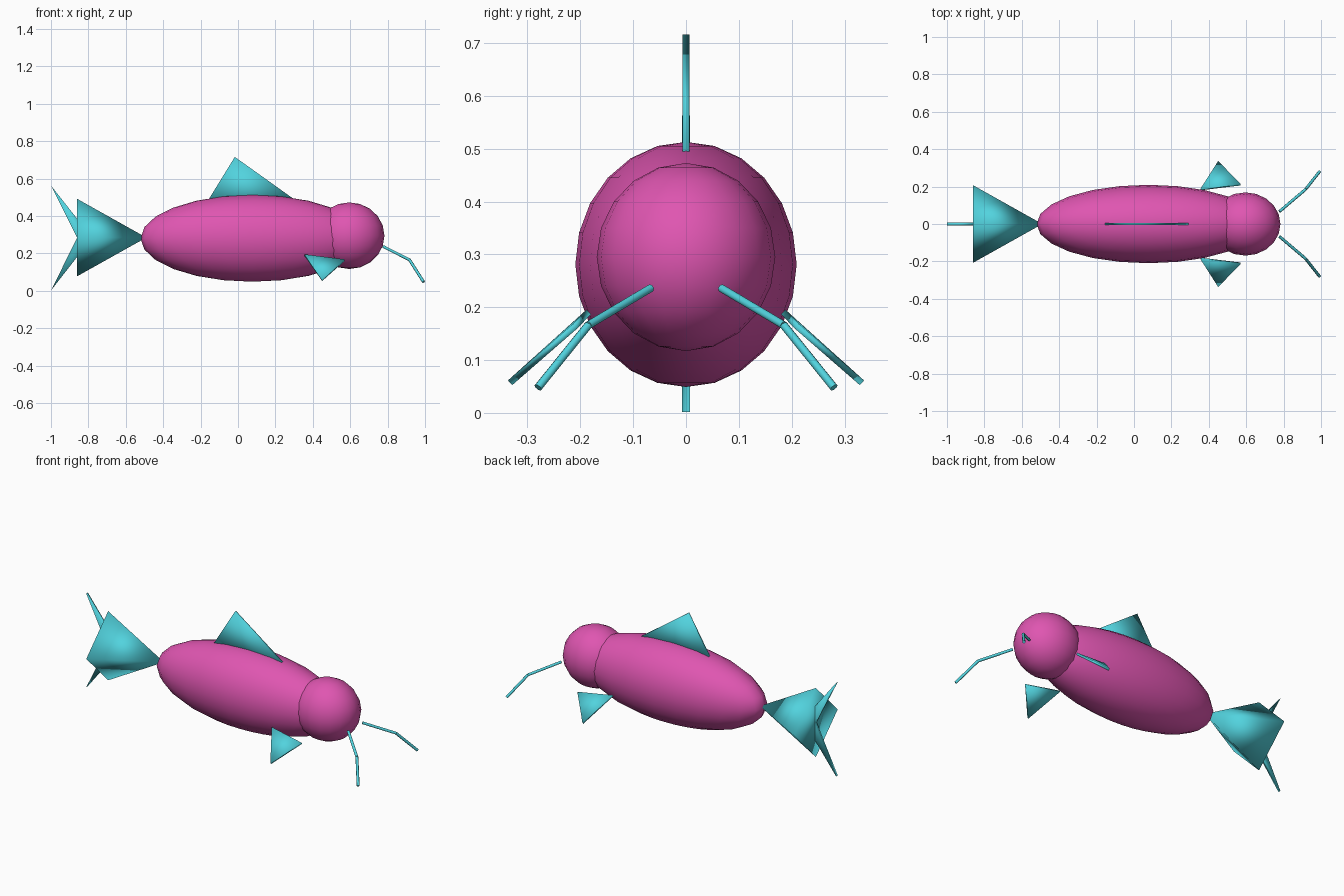
import bpy, bmesh, math
from mathutils import Vector

if "Cube" in bpy.data.objects:
    bpy.data.objects.remove(bpy.data.objects["Cube"])


def material(name, rgb):
    m = bpy.data.materials.new(name)
    m.diffuse_color = (*rgb, 1)
    m.use_nodes = True
    m.node_tree.nodes["Principled BSDF"].inputs["Base Color"].default_value = m.diffuse_color
    return m


PINK = material("pink skin", (0.74, 0.092, 0.44))
TEAL = material("turquoise fins", (0.084, 0.65, 0.73))


def finish(ob, name, mat):
    ob.name = name
    ob.data.name = name
    ob.data.materials.append(mat)
    ob.data.polygons.foreach_set("use_smooth", [True] * len(ob.data.polygons))
    return ob


def ellipsoid(name, centre, radii, segments):
    bpy.ops.mesh.primitive_uv_sphere_add(
        segments=segments, ring_count=segments // 2, radius=1, location=centre)
    ob = bpy.context.object
    ob.scale = radii
    return finish(ob, name, PINK)


def plate(name, points, half):
    """Thin flat fin: an outline thickened both ways along its normal."""
    pts = [Vector(p) for p in points]
    n = (pts[1] - pts[0]).cross(pts[2] - pts[0]).normalized() * half
    bm = bmesh.new()
    a = [bm.verts.new(p + n) for p in pts]
    b = [bm.verts.new(p - n) for p in pts]
    bm.faces.new(a)
    bm.faces.new(b[::-1])
    for i in range(len(pts)):
        j = (i + 1) % len(pts)
        bm.faces.new((a[i], b[i], b[j], a[j]))
    bmesh.ops.recalc_face_normals(bm, faces=bm.faces)
    bmesh.ops.triangulate(bm, faces=[f for f in bm.faces if len(f.verts) > 3])
    me = bpy.data.meshes.new(name)
    bm.to_mesh(me)
    bm.free()
    ob = bpy.data.objects.new(name, me)
    bpy.context.collection.objects.link(ob)
    return finish(ob, name, TEAL)


def rod(name, start, end, radius):
    p, q = Vector(start), Vector(end)
    bpy.ops.mesh.primitive_cylinder_add(
        vertices=8, radius=radius, depth=(q - p).length, location=(p + q) / 2)
    ob = bpy.context.object
    ob.rotation_euler = (q - p).to_track_quat('Z', 'Y').to_euler()
    finish(ob, name, TEAL)
    bpy.ops.object.shade_smooth_by_angle(angle=math.radians(50))


# Body and head
ellipsoid("body", (0.077, 0, 0.281), (0.598, 0.2095, 0.232), 24)
ellipsoid("head", (0.595, 0, 0.295), (0.188, 0.169, 0.178), 20)

# Four-sided tail cone, apex towards the body
bpy.ops.mesh.primitive_cone_add(
    vertices=4, radius1=0.207, radius2=0, depth=0.37,
    location=(-0.675, 0, 0.285), rotation=(0, math.pi / 2, 0))
finish(bpy.context.object, "tail_cone", TEAL)

# Forked tail fin
plate("tail_fork", [(-0.78, 0, 0.284), (-1.0, 0, 0.563),
                    (-0.86, 0, 0.284), (-1.0, 0, 0.002)], 0.008)

# Dorsal fin
plate("dorsal_fin", [(-0.155, 0, 0.492), (-0.017, 0, 0.716),
                     (0.297, 0, 0.492)], 0.0065)

# Paired side fins and whiskers
for side, s in (("left", 1), ("right", -1)):
    plate(side + "_pectoral_fin", [(0.355, s * 0.184, 0.191),
                                   (0.57, s * 0.21, 0.164),
                                   (0.45, s * 0.333, 0.057)], 0.006)
    path = [(0.778, s * 0.067, 0.236), (0.917, s * 0.185, 0.166),
            (0.992, s * 0.28, 0.048)]
    rod(side + "_whisker_base", path[0], path[1], 0.008)
    rod(side + "_whisker_tip", path[1], path[2], 0.008)
